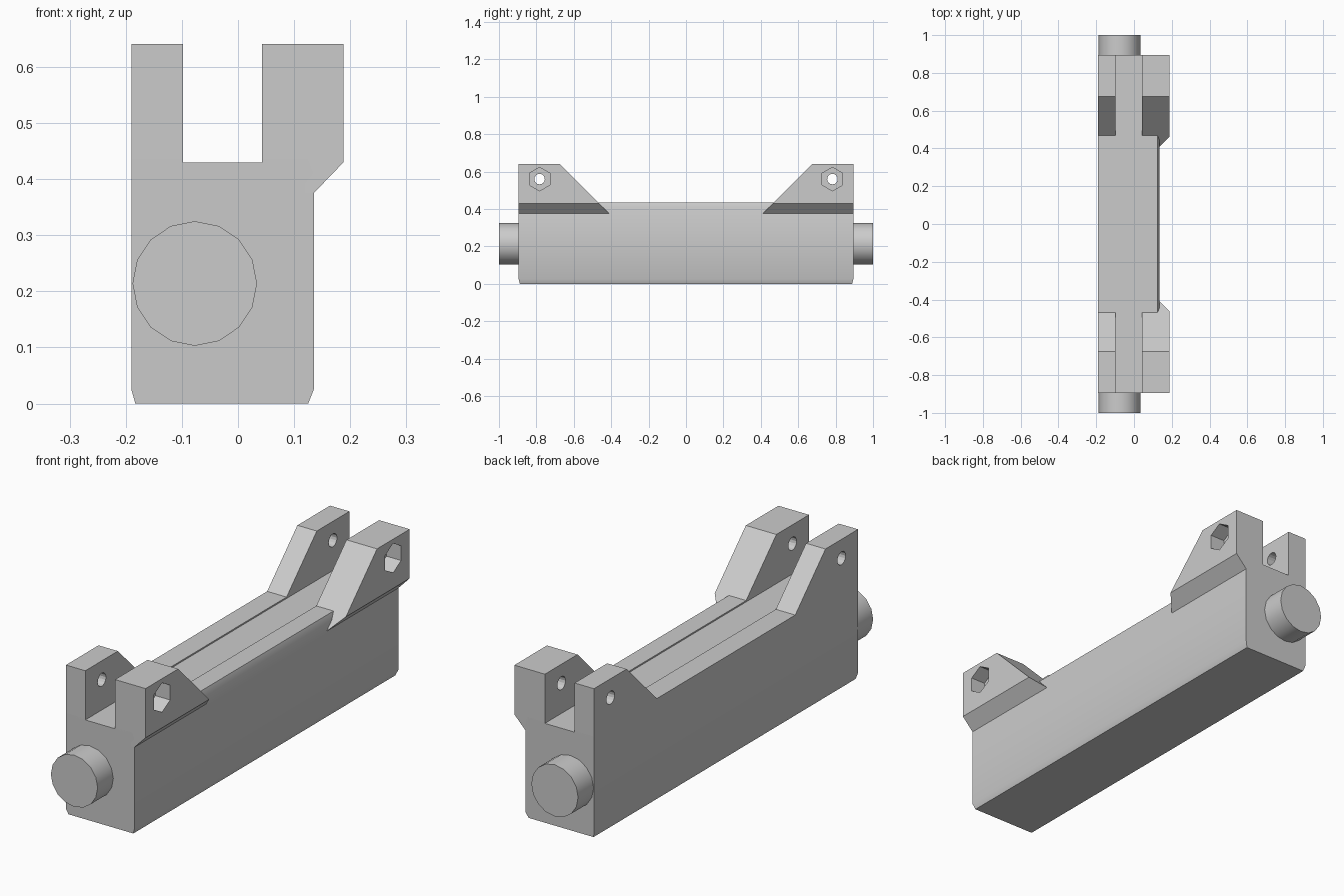
import bpy, bmesh, math
from mathutils import Vector, Matrix

cube = bpy.data.objects.get("Cube")
if cube:
    bpy.data.objects.remove(cube, do_unlink=True)

grey = bpy.data.materials.new("plain_grey")
grey.use_nodes = True
GREY = (0.6, 0.6, 0.6, 1)
grey.diffuse_color = GREY
grey.node_tree.nodes["Principled BSDF"].inputs["Base Color"].default_value = GREY


def finish(name, bm, angle=None):
    bmesh.ops.recalc_face_normals(bm, faces=bm.faces)
    mesh = bpy.data.meshes.new(name)
    bm.to_mesh(mesh)
    bm.free()
    mesh.materials.append(grey)
    ob = bpy.data.objects.new(name, mesh)
    bpy.context.collection.objects.link(ob)
    bpy.ops.object.select_all(action='DESELECT')
    ob.select_set(True)
    bpy.context.view_layer.objects.active = ob
    if angle:
        bpy.ops.object.shade_smooth_by_angle(angle=math.radians(angle))
    return ob


def extrude_xz(profile, y0, y1):
    """Extrude an (x, z) outline along y."""
    bm = bmesh.new()
    face = bm.faces.new([bm.verts.new((x, y0, z)) for x, z in profile])
    new = bmesh.ops.extrude_face_region(bm, geom=[face])["geom"]
    verts = [v for v in new if isinstance(v, bmesh.types.BMVert)]
    bmesh.ops.translate(bm, verts=verts, vec=(0, y1 - y0, 0))
    return bm


def cylinder(bm, sides, radius, axis, centre, length):
    rot = Matrix.Rotation(math.pi / 2, 4, axis)
    bmesh.ops.create_cone(bm, cap_ends=True, segments=sides, radius1=radius,
                          radius2=radius, depth=length,
                          matrix=Matrix.Translation(centre) @ rot)


def cut(ob, sides, radius, centre, length, turn=0):
    """Bore a hole along x."""
    bm = bmesh.new()
    cylinder(bm, sides, radius, 'Y', (0, 0, 0), length)
    bmesh.ops.rotate(bm, verts=bm.verts, matrix=Matrix.Rotation(turn, 3, 'X'))
    bmesh.ops.translate(bm, verts=bm.verts, vec=centre)
    cutter = finish("hole_cutter", bm)
    cutter.hide_render = True
    mod = ob.modifiers.new("hole", 'BOOLEAN')
    mod.operation, mod.solver, mod.object = 'DIFFERENCE', 'EXACT', cutter
    bpy.context.view_layer.objects.active = ob
    bpy.ops.object.modifier_apply(modifier=mod.name)
    bpy.data.objects.remove(cutter, do_unlink=True)


def mirror_y(ob):
    mod = ob.modifiers.new("both_ends", 'MIRROR')
    mod.use_axis = (False, True, False)
    mod.use_mirror_merge = False


# Long body with a shallow channel along its top
END, TOP, FLOOR = 0.895, 0.436, 0.43
LEFT, RIGHT, SLOT_L, SLOT_R = -0.19, 0.135, -0.098, 0.043
bm = extrude_xz([(LEFT + 0.007, 0), (RIGHT - 0.01, 0), (RIGHT, 0.025),
                 (RIGHT, 0.41), (RIGHT - 0.01, TOP), (SLOT_R, TOP),
                 (SLOT_R, FLOOR), (SLOT_L, FLOOR), (SLOT_L, TOP),
                 (LEFT, TOP), (LEFT, 0.025)], -END, END)
for v in bm.verts:                       # slightly drawn-in underside ends
    if v.co.z < 0.001:
        v.co.y -= math.copysign(0.007, v.co.y)
finish("body", bm, 30)

# Clevis ears with sloped inner ends, bolt holes and a nut pocket
BOLT_Y, BOLT_Z, OUT = -0.783, 0.56, 0.188
EAR_TOP = 0.641
ears = {
    "ear_wide": [(SLOT_R, FLOOR), (0.12, FLOOR), (0.12, 0.375), (RIGHT, 0.375),
                 (OUT, FLOOR), (OUT, EAR_TOP), (SLOT_R, EAR_TOP)],
    "ear_narrow": [(LEFT, FLOOR), (SLOT_L, FLOOR), (SLOT_L, EAR_TOP), (LEFT, EAR_TOP)],
}
for name, profile in ears.items():
    bm = extrude_xz(profile, -END, -0.38)
    geom = bm.verts[:] + bm.edges[:] + bm.faces[:]
    res = bmesh.ops.bisect_plane(bm, geom=geom, plane_co=(0, -0.674, EAR_TOP),
                                 plane_no=Vector((0, 1, 1)), clear_outer=True)
    rim = [e for e in res["geom_cut"] if isinstance(e, bmesh.types.BMEdge)]
    bmesh.ops.contextual_create(bm, geom=rim)
    ear = finish(name, bm)
    cut(ear, 16, 0.028, (0, BOLT_Y, BOLT_Z), 1)
    if name == "ear_wide":
        cut(ear, 6, 0.063, (OUT, BOLT_Y, BOLT_Z), 0.14, math.pi / 2)
    mirror_y(ear)

# Round pivot pins at both ends
bm = bmesh.new()
cylinder(bm, 16, 0.111, 'X', (-0.077, -0.94, 0.214), 0.12)
mirror_y(finish("pivot_pin", bm, 30))
